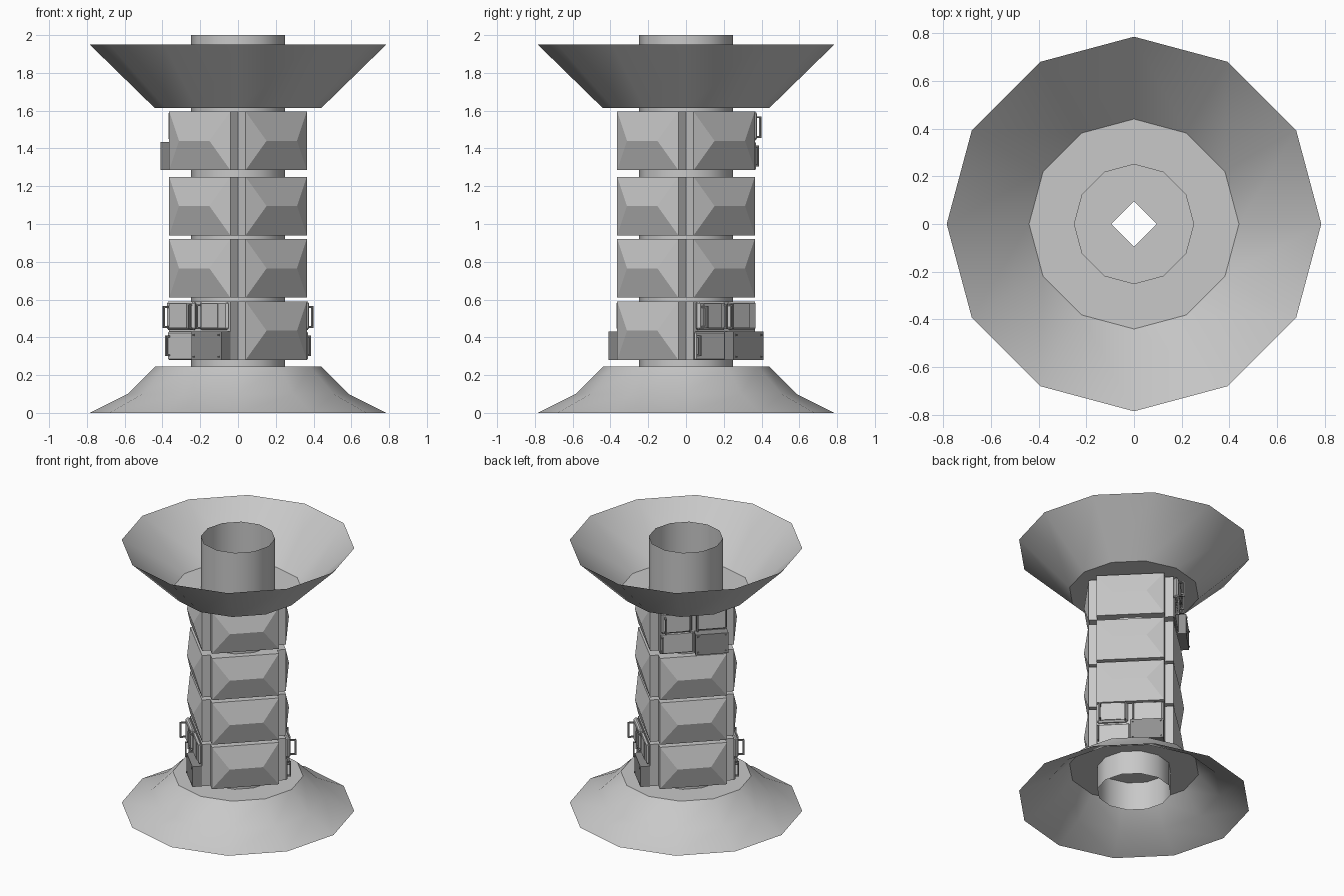
import bpy, bmesh, math
from mathutils import Vector

cube = bpy.data.objects.get("Cube")
if cube:
    bpy.data.objects.remove(cube, do_unlink=True)


def material(name, value):
    m = bpy.data.materials.new(name)
    m.use_nodes = True
    colour = (value, value, value, 1)
    m.diffuse_color = colour
    m.node_tree.nodes["Principled BSDF"].inputs["Base Color"].default_value = colour
    return m


HULL = material("light grey hull", 0.58)
DARK = material("dark grey equipment", 0.28)


def finish(name, bm, mat, angle=0.0, smooth=False):
    mesh = bpy.data.meshes.new(name)
    bm.to_mesh(mesh)
    bm.free()
    mesh.materials.append(mat)
    ob = bpy.data.objects.new(name, mesh)
    bpy.context.collection.objects.link(ob)
    ob.rotation_euler.z = angle
    if smooth:
        bpy.ops.object.select_all(action='DESELECT')
        ob.select_set(True)
        bpy.context.view_layer.objects.active = ob
        bpy.ops.object.shade_smooth_by_angle(angle=math.radians(40))
    return ob


def lathe(name, profile, sides=12):
    """Open thin shell from (radius, height) points; radius 0 closes it."""
    bm = bmesh.new()
    rings = []
    for r, z in profile:
        rings.append([bm.verts.new((r * math.sin(math.tau * i / sides),
                                    r * math.cos(math.tau * i / sides), z))
                      for i in range(sides)])
    for a, b in zip(rings, rings[1:]):
        for i in range(sides):
            j = (i + 1) % sides
            bm.faces.new((a[j], a[i], b[i], b[j]))
    return finish(name, bm, HULL, smooth=True)


def add_box(bm, lo, hi):
    """Axis-aligned box; local x is outward, local y runs along the face."""
    lo, hi = Vector(lo), Vector(hi)
    made = bmesh.ops.create_cube(bm, size=1)["verts"]
    for v in made:
        v.co = Vector([(lo[k] + hi[k]) / 2 + v.co[k] * (hi[k] - lo[k]) for k in range(3)])
    return made


def panel(name, lo, hi, angle, mat=HULL, bevel=0.0):
    bm = bmesh.new()
    add_box(bm, lo, hi)
    ob = finish(name, bm, mat, angle)
    if bevel:
        mod = ob.modifiers.new("Edge", 'BEVEL')
        mod.width = bevel
        mod.segments = 1
    return ob


# Central tube, upper dish and lower skirt, with ring floors around the tube
lathe("central_tube", [(0.25, 0.07), (0.25, 2.0)])
lathe("upper_dish", [(0.25, 1.613), (0.44, 1.613), (0.785, 1.95)])
lathe("lower_skirt", [(0.785, 0.0), (0.585, 0.1), (0.44, 0.245), (0.25, 0.245)])

INNER, FACE, HALF, TALL = 0.067, 0.286, 0.229, 0.31


def module(name, z, angle, ridged):
    """Box module whose outer face may rise to a short horizontal ridge."""
    bm = bmesh.new()
    add_box(bm, (INNER, -HALF, z), (FACE, HALF, z + TALL))
    if ridged:
        outer = max(bm.faces, key=lambda f: f.calc_center_median().x)
        c = {(v.co.y > 0, v.co.z > z + TALL / 2): v for v in outer.verts}
        bm.faces.remove(outer)
        peak, mid = FACE + 0.042, z + TALL / 2
        left = bm.verts.new((peak, -0.114, mid))
        right = bm.verts.new((peak, 0.114, mid))
        bl, br, tl, tr = c[0, 0], c[1, 0], c[0, 1], c[1, 1]
        for loop in ((bl, br, right, left), (left, right, tr, tl),
                     (bl, left, tl), (br, tr, right)):
            bm.faces.new(loop)
    finish(name, bm, HULL, angle)


def handle(name, y, z0, z1, x0, x1, angle, mat=DARK):
    """Upright grab bar on two standoffs."""
    bm = bmesh.new()
    w = 0.005
    add_box(bm, (x1 - 2 * w, y - w, z0), (x1, y + w, z1))
    for zz in (z0, z1 - 2 * w):
        add_box(bm, (x0, y - w, zz), (x1 - 2 * w, y + w, zz + 2 * w))
    finish(name, bm, mat, angle)


def equipment(tag, z, a):
    """Four service lockers with hatches, grab bars and bolts."""
    mid, top = z + 0.15, z + TALL
    panel(tag + "_lower_left_locker", (FACE, -HALF, z), (0.30, -0.004, mid), a, bevel=0.006)
    panel(tag + "_lower_right_locker", (FACE, 0.004, z), (0.352, HALF, mid), a, DARK)
    panel(tag + "_upper_left_locker", (FACE, -0.225, mid + 0.008), (0.32, -0.015, top), a, bevel=0.012)
    panel(tag + "_upper_right_locker", (FACE, 0.015, mid + 0.008), (0.308, 0.225, top), a, bevel=0.012)
    # Raised hatches
    panel(tag + "_left_hatch", (0.318, -0.19, mid + 0.02), (0.326, -0.06, top - 0.01), a)
    panel(tag + "_right_hatch", (0.306, 0.04, mid + 0.02), (0.314, 0.16, top - 0.01), a)
    # Grab bars
    handle(tag + "_left_grab_bar", -0.2, mid + 0.02, top - 0.025, 0.315, 0.362, a)
    handle(tag + "_middle_grab_bar", -0.03, mid + 0.015, top - 0.015, 0.315, 0.34, a)
    handle(tag + "_right_grab_bar", 0.02, mid + 0.015, top - 0.015, 0.30, 0.335, a)
    handle(tag + "_lower_grab_bar", -0.215, z + 0.02, mid - 0.02, 0.295, 0.325, a)
    # Corner bolts on the deep locker
    bm = bmesh.new()
    for y in (0.018, 0.205):
        for zz in (z + 0.012, mid - 0.022):
            add_box(bm, (0.35, y, zz), (0.358, y + 0.01, zz + 0.01))
    finish(tag + "_bolts", bm, DARK, a)


# Four storeys of four diagonal modules; three modules carry equipment
corners = {"back_left": 45, "back_right": 135, "front_right": 225, "front_left": 315}
equipped = {(0, "front_right"), (0, "back_left"), (3, "back_right")}
for storey, base in enumerate((0.28, 0.61, 0.94, 1.285)):
    for corner, degrees in corners.items():
        a = math.radians(degrees)
        fitted = (storey, corner) in equipped
        module(f"{corner}_module_{storey + 1}", base, a, not fitted)
        if fitted:
            equipment(f"{corner}_{storey + 1}", base, a)
